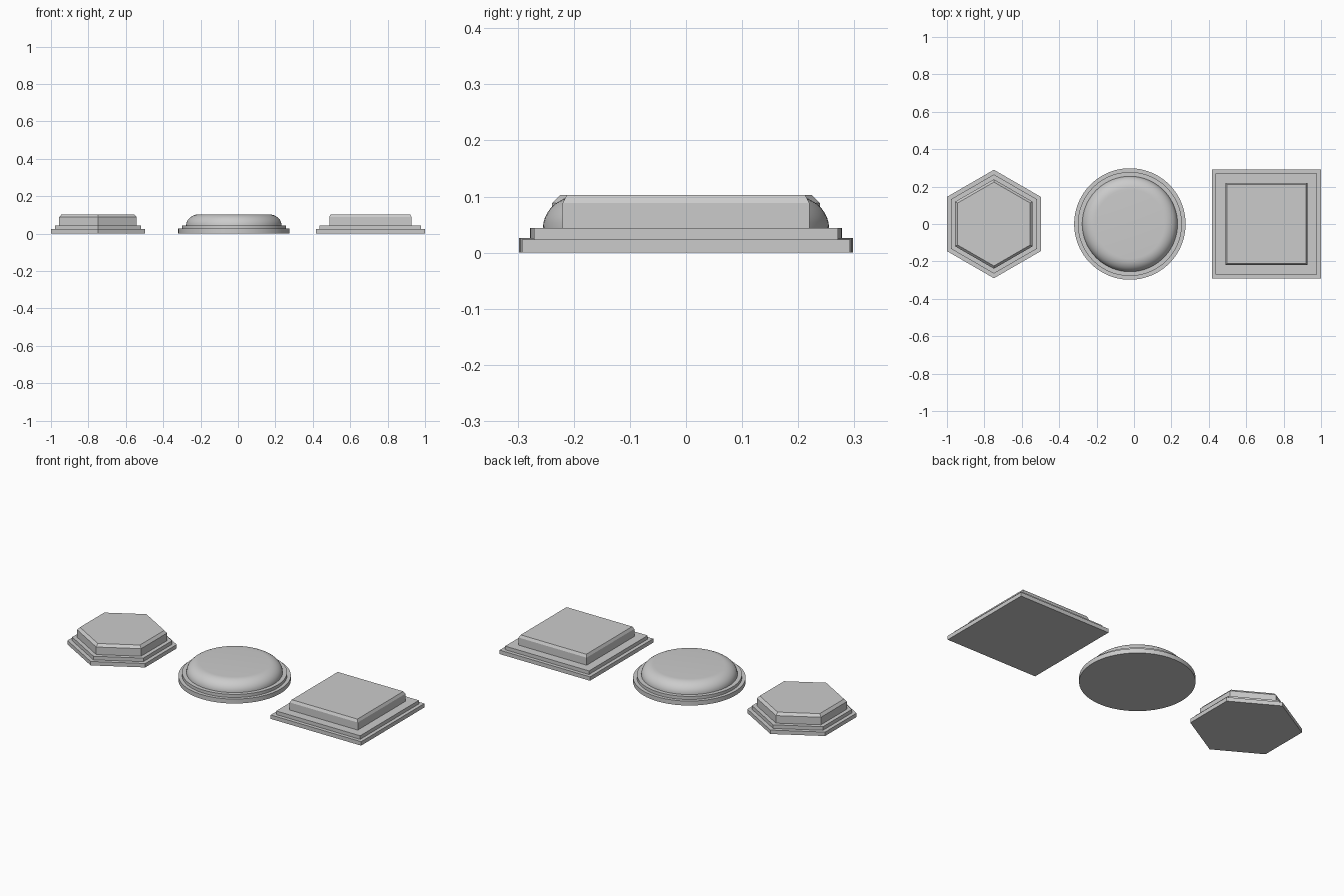
import bpy, bmesh, math

if "Cube" in bpy.data.objects:
    bpy.data.objects.remove(bpy.data.objects["Cube"])


def stacked(name, cx, sides, turn, profile, smooth=False):
    """Closed solid made of polygon rings; profile is (corner radius, z)."""
    bm = bmesh.new()
    rings = []
    for r, z in profile:
        angles = [turn + 2 * math.pi * i / sides for i in range(sides)]
        rings.append([bm.verts.new((cx + r * math.cos(a), r * math.sin(a), z)) for a in angles])
    for low, high in zip(rings, rings[1:]):
        for i in range(sides):
            j = (i + 1) % sides
            bm.faces.new((low[i], low[j], high[j], high[i]))
    bm.faces.new(rings[0][::-1])
    bm.faces.new(rings[-1])
    mesh = bpy.data.meshes.new(name)
    bm.to_mesh(mesh)
    bm.free()
    ob = bpy.data.objects.new(name, mesh)
    bpy.context.collection.objects.link(ob)
    if smooth:
        bpy.ops.object.select_all(action='DESELECT')
        ob.select_set(True)
        bpy.context.view_layer.objects.active = ob
        bpy.ops.object.shade_smooth_by_angle(angle=math.radians(30))
    return ob


def steps(a, b, c, d, scale=1.0):
    """Two-step base, straight body and chamfered top."""
    pts = [(a, 0), (a, 0.023), (b, 0.023), (b, 0.044),
           (c, 0.044), (c, 0.088), (d, 0.103)]
    return [(r * scale, z) for r, z in pts]


# Hexagonal stud
stacked("hexagon_stud", -0.749, 6, math.pi / 2, steps(0.290, 0.265, 0.239, 0.224))

# Square stud (half widths turned into corner radii)
stacked("square_stud", 0.708, 4, math.pi / 4,
        steps(0.292, 0.271, 0.220, 0.212, math.sqrt(2)))

# Round stud with a rounded cushion top
dome = [(0.185 + 0.070 * math.cos(t), 0.044 + 0.059 * math.sin(t))
        for t in (math.pi / 2 * k / 10 for k in range(11))]
stacked("round_stud", -0.022, 96, 0,
        [(0.298, 0), (0.298, 0.026), (0.278, 0.026), (0.278, 0.044)] + dome, smooth=True)
